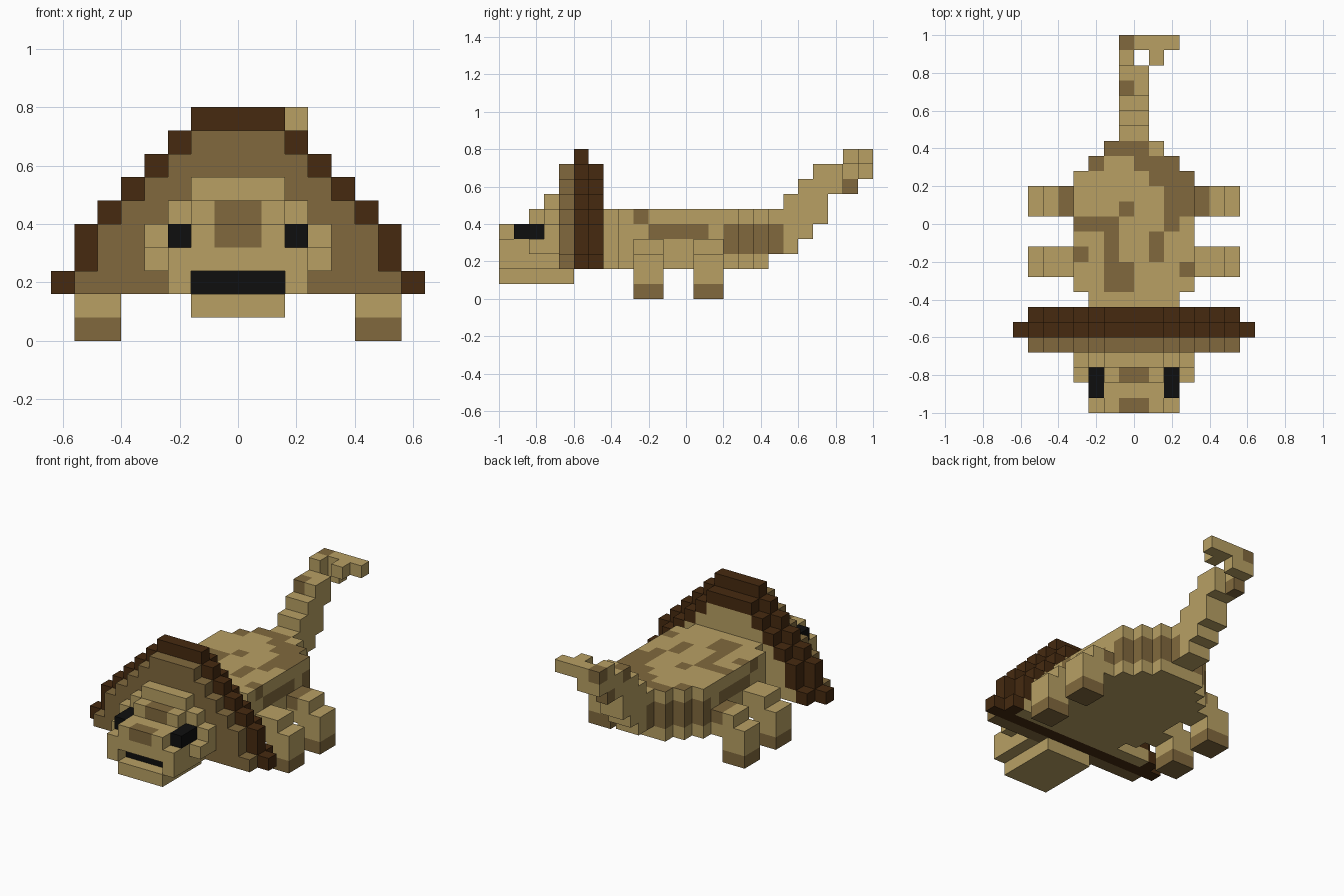
import bpy, bmesh
from mathutils import Vector

cube = bpy.data.objects.get("Cube")
if cube:
    bpy.data.objects.remove(cube, do_unlink=True)

V = 0.08  # block size


def make_mat(name, rgb):
    m = bpy.data.materials.new(name)
    m.use_nodes = True
    c = (*rgb, 1)
    m.diffuse_color = c
    b = m.node_tree.nodes["Principled BSDF"]
    b.inputs["Base Color"].default_value = c
    b.inputs["Roughness"].default_value = 0.9
    return m


TAN, MID, DARK, BLACK = range(4)
MATS = [make_mat("sand tan", (0.479, 0.352, 0.127)),
        make_mat("mid brown", (0.220, 0.141, 0.047)),
        make_mat("dark brown", (0.061, 0.023, 0.005)),
        make_mat("black", (0.0045, 0.0045, 0.0045))]

parts = {}      # part name -> {cell: colour}
occupied = set()


def fill(part, i, j, k, colour=TAN):
    """Fill an inclusive block range: i across, j front to back, k up."""
    cells = parts.setdefault(part, {})
    for a in range(i[0], i[1] + 1):
        for b in range(j[0], j[1] + 1):
            for c in range(k[0], k[1] + 1):
                if (a, b, c) in occupied and (a, b, c) not in cells:
                    continue
                cells[a, b, c] = colour
                occupied.add((a, b, c))


def wide(part, half, j, k, colour=TAN):
    fill(part, (-half, half - 1), j, k, colour)


def both(part, i, j, k, colour=TAN):
    fill(part, i, j, k, colour)
    fill(part, (-1 - i[1], -1 - i[0]), j, k, colour)


# Head: jaw, snout, cheeks, brow
wide("jaw", 2, (0, 4), (1, 1))
both("head", (2, 2), (0, 0), (2, 2))          # mouth corners
wide("head", 3, (0, 0), (3, 3))
wide("head", 2, (0, 0), (4, 4))
wide("head", 3, (1, 3), (2, 4))
wide("head", 2, (2, 2), (5, 5))
wide("head", 3, (3, 3), (5, 5))
wide("head", 2, (3, 3), (6, 6))
both("head", (3, 3), (2, 3), (3, 3))
both("head", (3, 3), (3, 3), (4, 4))
wide("head", 1, (0, 0), (4, 4), MID)          # nose and brow spots
wide("head", 1, (2, 2), (5, 5), MID)
wide("head", 2, (1, 1), (2, 2), BLACK)        # mouth
both("head", (2, 2), (1, 2), (4, 4), BLACK)   # eyes

# Stepped neck frill: front plate, taller rim, rear rim with a tan centre
STEPS = {2: 7, 3: 6, 4: 6, 5: 5, 6: 4, 7: 3, 8: 2}
for k, half in STEPS.items():
    wide("frill_front", half, (4, 4), (k, k), MID)
    wide("frill_rim", half + 1, (5, 5), (k, k), DARK)
    wide("frill_back", half, (6, 6), (k, k), DARK)
    inner = min(half - 1, STEPS.get(k + 1, 0))
    if inner > 0:
        wide("frill_back", inner, (6, 6), (k, k), TAN)
wide("frill_rim", 2, (5, 5), (9, 9), DARK)

# Body
for half, j in [(3, (7, 7)), (4, (8, 15)), (3, (16, 16)), (2, (17, 17))]:
    wide("body", half, j, (2, 5))

# Legs
for name, j in [("front_legs", (9, 10)), ("rear_legs", (13, 14))]:
    both(name, (4, 4), j, (2, 3))
    both(name, (5, 5), j, (0, 3))
    both(name, (6, 6), j, (0, 2))
    both(name, (5, 6), j, (0, 0), MID)
both("rear_legs", (4, 4), (13, 14), (3, 3), MID)

# Rising tail with a hooked tip
for j, k in [(18, (3, 5)), (19, (3, 6)), (20, (4, 7)), (21, (5, 8)), (22, (7, 8))]:
    wide("tail", 1, (j, j), k)
fill("tail", (-1, -1), (21, 21), (8, 8), MID)
fill("tail", (-1, -1), (23, 23), (7, 9))
fill("tail", (-1, -1), (23, 23), (7, 7), MID)
fill("tail", (-1, 0), (24, 24), (8, 9))
fill("tail", (1, 2), (24, 24), (9, 9))
fill("tail", (1, 1), (23, 23), (9, 9))
fill("tail", (-1, -1), (24, 24), (9, 9), MID)

# Back spots (i range, j range) and flank spots (j range, k range)
BACK = [((-2, 0), (17, 17)), ((-3, -3), (16, 16)), ((0, 2), (16, 16)),
        ((1, 3), (15, 15)), ((2, 3), (13, 14)), ((2, 2), (12, 12)),
        ((1, 1), (10, 11)), ((-1, -1), (13, 13)), ((-4, -2), (12, 12)),
        ((-2, -2), (10, 11)), ((-4, -4), (10, 10)), ((-2, -1), (8, 9)),
        ((3, 3), (9, 9))]
FLANK = [((10, 13), (4, 4)), ((15, 18), (3, 4)), ((9, 9), (5, 5))]


def inside(v, r):
    return r[0] <= v <= r[1]


def face_colour(part, cell, n, colour):
    i, j, k = cell
    if part == "body" and n.z > 0:
        return MID if any(inside(i, a) and inside(j, b) for a, b in BACK) else TAN
    if part in ("body", "tail") and n.z == 0:
        if any(inside(j, a) and inside(k, b) for a, b in FLANK):
            return MID
    return colour


def build(part, cells):
    bm = bmesh.new()
    for cell, colour in cells.items():
        base = Vector(cell)
        for axis in range(3):
            for sign in (-1, 1):
                n = Vector((0, 0, 0))
                n[axis] = sign
                if tuple(int(round(v)) for v in base + n) in occupied:
                    continue
                u, w = Vector((0, 0, 0)), Vector((0, 0, 0))
                u[(axis + 1) % 3] = 0.5
                w[(axis + 2) % 3] = 0.5 * sign
                mid = base + Vector((0.5, 0.5, 0.5)) + n * 0.5
                pts = [mid - u - w, mid + u - w, mid + u + w, mid - u + w]
                f = bm.faces.new([bm.verts.new((p.x * V, p.y * V - 1, p.z * V))
                                  for p in pts])
                f.material_index = face_colour(part, cell, n, colour)
    bmesh.ops.remove_doubles(bm, verts=bm.verts, dist=0.001)
    me = bpy.data.meshes.new(part)
    bm.to_mesh(me)
    bm.free()
    for m in MATS:
        me.materials.append(m)
    bpy.context.collection.objects.link(bpy.data.objects.new(part, me))


for part, cells in parts.items():
    build(part, cells)
